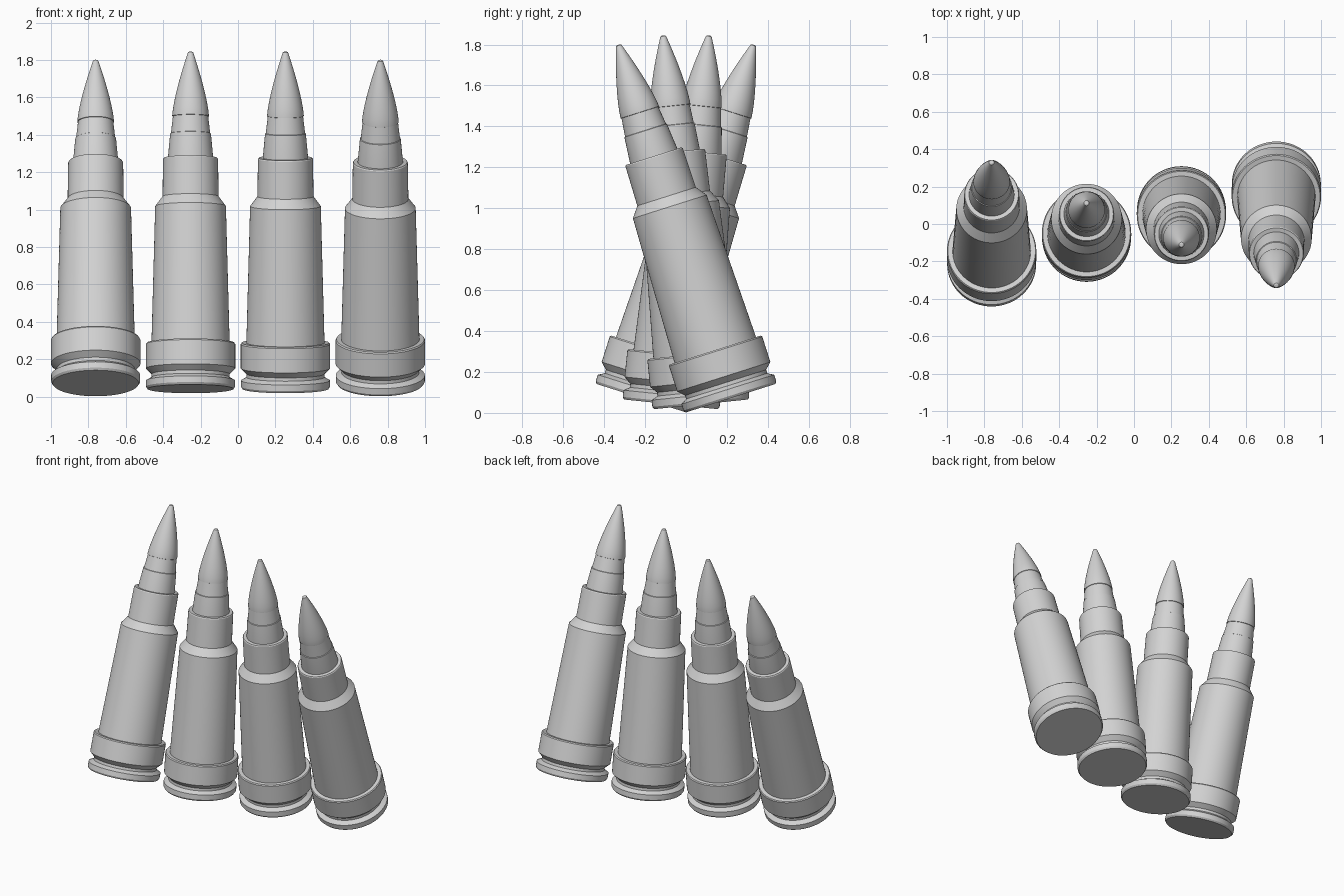
import bpy, math
from mathutils import Matrix

if "Cube" in bpy.data.objects:
    bpy.data.objects.remove(bpy.data.objects["Cube"])

metal = bpy.data.materials.new("light_grey_metal")
metal.diffuse_color = (0.65, 0.65, 0.65, 1)
metal.use_nodes = True
metal.node_tree.nodes["Principled BSDF"].inputs["Base Color"].default_value = metal.diffuse_color

SEG = 64
PIVOT = 0.758      # height of the common tilt axis
HALF = 0.72        # distance from base to tilt axis

# (radius, distance from base)
CASE = [(0.230, 0.0), (0.238, 0.012), (0.238, 0.045), (0.208, 0.062),
        (0.208, 0.080), (0.239, 0.110), (0.239, 0.240), (0.234, 0.247),
        (0.209, 0.247), (0.189, 0.982), (0.150, 1.034), (0.147, 1.235),
        (0.143, 1.241), (0.110, 1.241)]
COLLAR = [(0.121, 1.20), (0.121, 1.243), (0.109, 1.372), (0.105, 1.374),
          (0.094, 1.468), (0.080, 1.468)]
# pointed nose with a gentle curve
NOSE = [(0.088, 1.462), (0.098, 1.466)]
NOSE += [(0.014 + 0.084 * (1 - t ** 1.35), 1.47 + 0.338 * t)
         for t in [i / 10 for i in range(11)]]
NOSE.append((0.008, 1.812))


def lathe(name, profile, matrix):
    """Spin a profile round z, closing both ends."""
    verts, faces = [], []
    for r, z in profile:
        for i in range(SEG):
            a = 2 * math.pi * i / SEG
            verts.append((r * math.cos(a), r * math.sin(a), z))
    for k in range(len(profile) - 1):
        for i in range(SEG):
            j = (i + 1) % SEG
            faces.append((k * SEG + i, k * SEG + j, (k + 1) * SEG + j, (k + 1) * SEG + i))
    faces.append(tuple(reversed(range(SEG))))
    top = (len(profile) - 1) * SEG
    faces.append(tuple(range(top, top + SEG)))
    mesh = bpy.data.meshes.new(name)
    mesh.from_pydata(verts, [], faces)
    mesh.materials.append(metal)
    ob = bpy.data.objects.new(name, mesh)
    bpy.context.collection.objects.link(ob)
    ob.matrix_world = matrix
    bpy.ops.object.select_all(action='DESELECT')
    ob.select_set(True)
    bpy.context.view_layer.objects.active = ob
    bpy.ops.object.shade_smooth_by_angle(angle=math.radians(20))


# four cartridges fanned about the x axis
for n in range(4):
    f = (n - 1.5) / 1.5
    m = (Matrix.Translation((0.761 * f, 0, PIVOT))
         @ Matrix.Rotation(math.radians(17.6) * f, 4, 'X')
         @ Matrix.Translation((0, 0, -HALF)))
    lathe(f"case_{n + 1}", CASE, m)
    lathe(f"collar_{n + 1}", COLLAR, m)
    lathe(f"nose_{n + 1}", NOSE, m)
